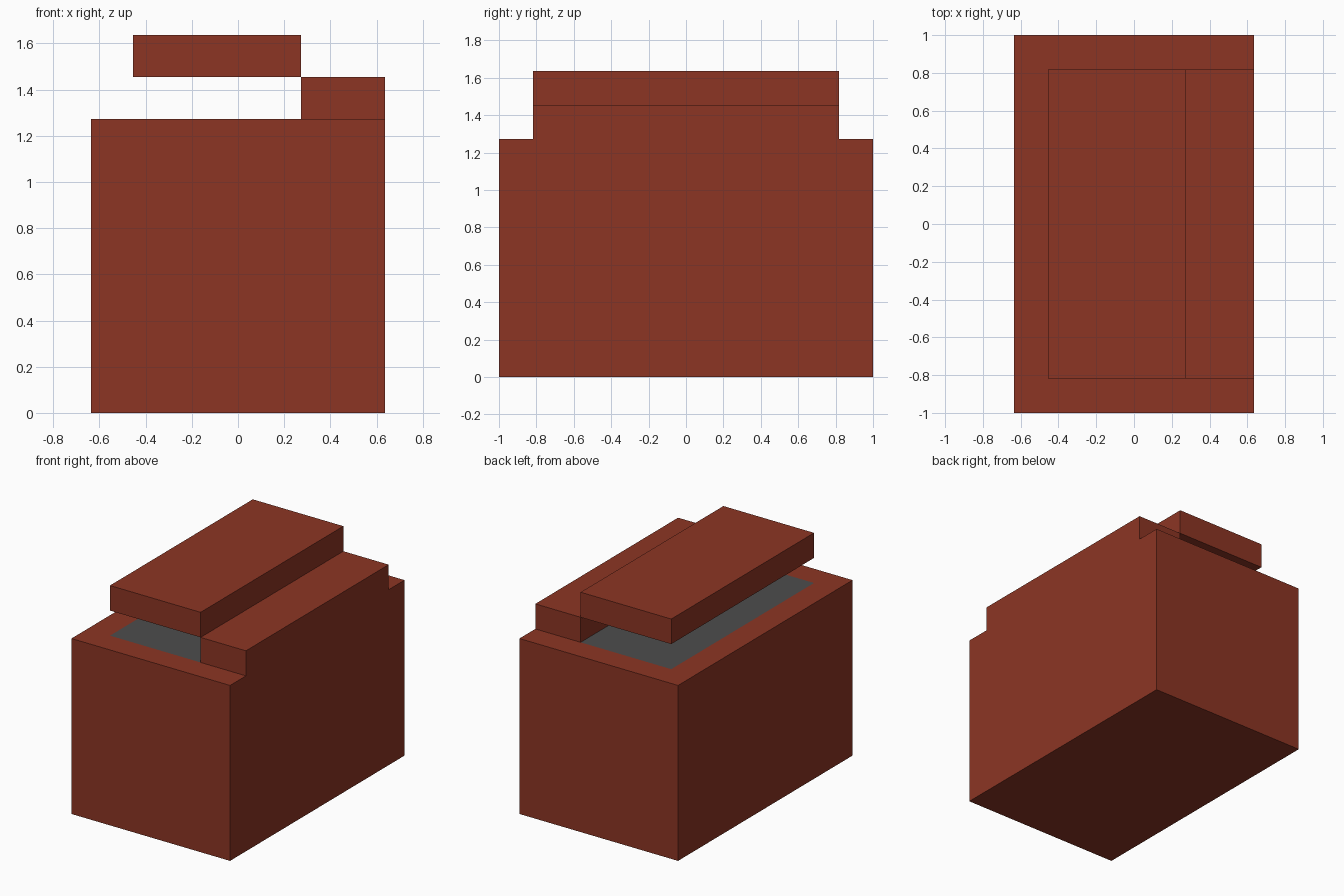
import bpy
import bmesh
from mathutils import Vector

if "Cube" in bpy.data.objects:
    bpy.data.objects.remove(bpy.data.objects["Cube"])

U = 2 / 11  # grid unit: the body is 7 x 11 x 7 units


def material(name, rgb):
    m = bpy.data.materials.new(name)
    m.diffuse_color = (*rgb, 1)
    m.use_nodes = True
    m.node_tree.nodes["Principled BSDF"].inputs["Base Color"].default_value = m.diffuse_color
    return m


red = material("brick red", (0.262, 0.0356, 0.0176))
grey = material("dark grey", (0.0742, 0.0742, 0.0742))


def box(name, x, y, z, inset_top=False):
    """Box from (min, max) ranges in units; optionally a grey inset panel on top."""
    bm = bmesh.new()
    bmesh.ops.create_cube(bm, size=1)
    for v in bm.verts:
        v.co = Vector([(a + b) / 2 + c * (b - a) for (a, b), c in zip((x, y, z), v.co)]) * U
    if inset_top:
        bm.normal_update()
        top = [f for f in bm.faces if f.normal.z > 0.9]
        bmesh.ops.inset_region(bm, faces=top, thickness=U, use_even_offset=True)
        top[0].material_index = 1
    mesh = bpy.data.meshes.new(name)
    bm.to_mesh(mesh)
    bm.free()
    mesh.materials.append(red)
    mesh.materials.append(grey)
    obj = bpy.data.objects.new(name, mesh)
    bpy.context.collection.objects.link(obj)
    return obj


# Main body with a flush grey panel in its top
box("body", (-3.5, 3.5), (-5.5, 5.5), (0, 7), inset_top=True)
# Raised bar along the right edge
box("side_bar", (1.5, 3.5), (-4.5, 4.5), (7, 8))
# Raised lid overhanging the grey panel
box("lid", (-2.5, 1.5), (-4.5, 4.5), (8, 9))
